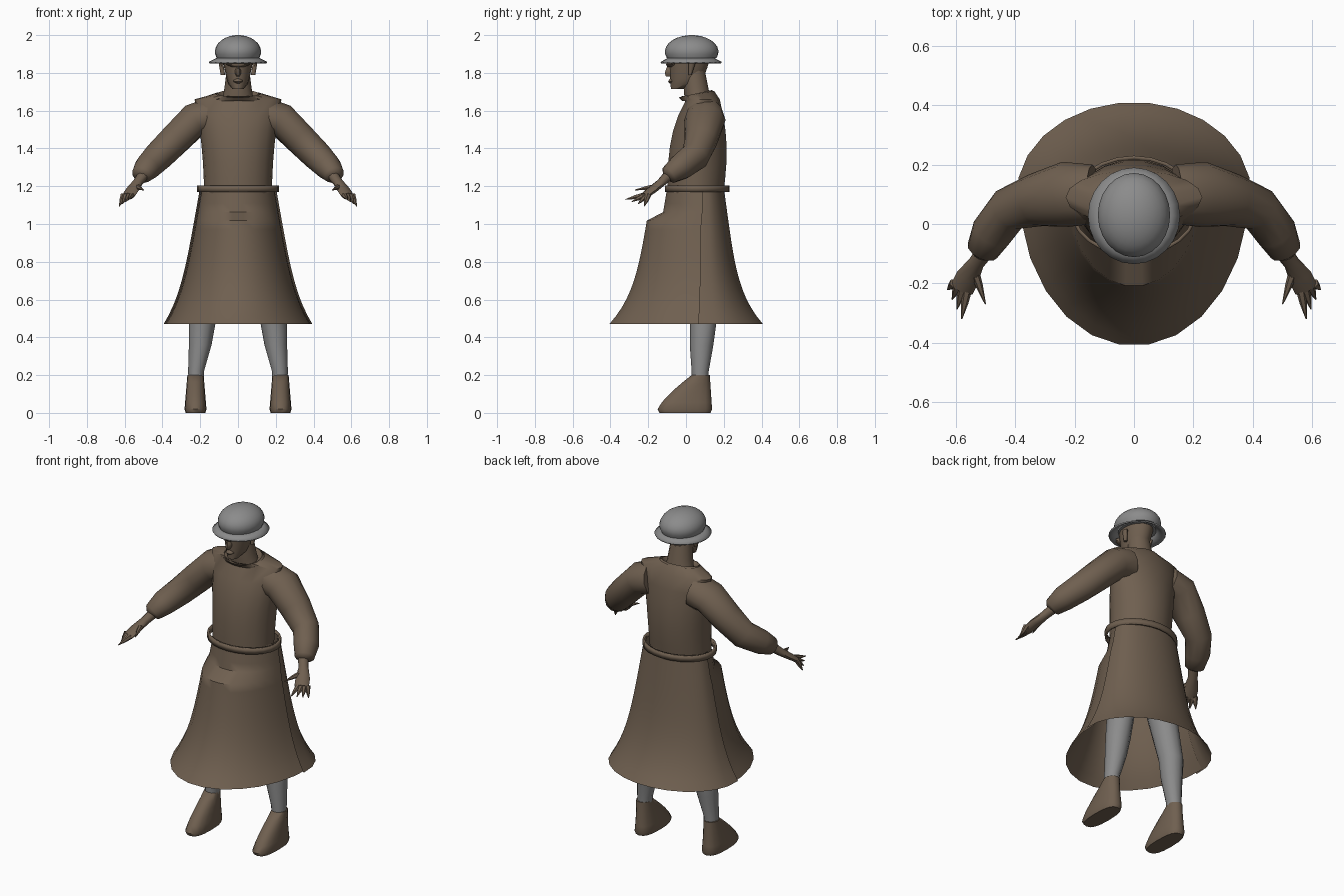
import bpy, bmesh
from math import sin, cos, pi, tau, radians, copysign
from mathutils import Vector

cube = bpy.data.objects.get("Cube")
if cube:
    bpy.data.objects.remove(cube, do_unlink=True)


def material(name, red, green, blue):
    mat = bpy.data.materials.new(name)
    mat.use_nodes = True
    color = (red, green, blue, 1)
    mat.diffuse_color = color
    mat.node_tree.nodes["Principled BSDF"].inputs["Base Color"].default_value = color
    return mat


BROWN = material("earth brown", .16, .116, .08)
GREY = material("steel grey", .26, .26, .26)


def spread(count):
    """Evenly spaced fractions from zero to one."""
    return [i / (count - 1) for i in range(count)]


def section(z, width, front, back, x=0, middle=None, tilt=0, start=0, end=tau,
            sides=18, power=1):
    """Level cross-section with its own front and back depth around the middle."""
    if middle is None:
        middle = (front + back) / 2
    steps = sides if end - start == tau else sides - 1
    points = []
    for i in range(sides):
        angle = start + (end - start) * i / steps
        across = copysign(abs(cos(angle)) ** power, cos(angle))
        along = copysign(abs(sin(angle)) ** power, sin(angle))
        depth = back - middle if along > 0 else middle - front
        points.append(Vector((x + width * across, middle + depth * along, z + tilt * along)))
    return points


def loft(name, sections, mat, closed=True, caps=True, mirror=False, thickness=0):
    """Skin a list of sections that have equal numbers of points."""
    bm = bmesh.new()
    rows = [[bm.verts.new(point) for point in points] for points in sections]
    sides = len(rows[0])
    for low, high in zip(rows, rows[1:]):
        for i in range(sides if closed else sides - 1):
            j = (i + 1) % sides
            bm.faces.new((low[i], low[j], high[j], high[i]))
    if caps:
        bm.faces.new(rows[0][::-1])
        bm.faces.new(rows[-1])
    bmesh.ops.recalc_face_normals(bm, faces=bm.faces)
    mesh = bpy.data.meshes.new(name)
    bm.to_mesh(mesh)
    bm.free()
    mesh.materials.append(mat)
    obj = bpy.data.objects.new(name, mesh)
    bpy.context.scene.collection.objects.link(obj)
    bpy.ops.object.select_all(action="DESELECT")
    obj.select_set(True)
    bpy.context.view_layer.objects.active = obj
    bpy.ops.object.shade_smooth_by_angle(angle=radians(50))
    if thickness:
        obj.modifiers.new("thickness", "SOLIDIFY").thickness = thickness
    if mirror:
        obj.modifiers.new("other side", "MIRROR")


def limb(name, path, sides=10):
    """Mirrored tube along a path of (point, side radius, upward radius)."""
    points = [Vector(point) for point, wide, tall in path]
    sections = []
    for i, (point, wide, tall) in enumerate(path):
        ahead = points[min(i + 1, len(points) - 1)]
        behind = points[max(i - 1, 0)]
        forward = (ahead - behind).normalized()
        across = forward.cross(Vector((0, 0, 1))).normalized()
        up = across.cross(forward)
        angles = [tau * k / sides for k in range(sides)]
        sections.append([points[i] + across * wide * cos(a) + up * tall * sin(a)
                         for a in angles])
    loft(name, sections, BROWN, mirror=True)


# Coat body, widening to the shoulders and closing to an open neckline
body = [section(1.16 + t / 2, width=.18 + .05 * t**2, front=-.1 + .1 * t**3,
                back=.2 + .02 * sin(pi * t) - .02 * t**3) for t in spread(7)]
body.append(section(1.69, width=.12, front=-.03, back=.15, tilt=.015))
loft("coat_body", body, BROWN, caps=False)
loft("collar", [
    section(1.66, width=.14, front=-.02, back=.16, tilt=.01),
    section(1.69, width=.11, front=-.04, back=.14, tilt=.02),
    section(1.67, width=.08, front=-.01, back=.12, tilt=.01),
], BROWN, caps=False)


# Skirt in two panels: the front one steps out over the knees
def skirt_panel(name, overlap, start, end):
    sections = []
    for t in spread(17):
        flare = .1 * t + .11 * t**5
        knees = .08 if t > .2 else 0
        sections.append(section(
            1.2 - .73 * t, width=.2 + .13 * t + .065 * t**5 - overlap,
            front=-.1 - knees - .02 * t - flare, back=.2 + flare,
            middle=.1, start=start, end=end, sides=14))
    loft(name, sections, BROWN, closed=False, caps=False)


lap = radians(4)
skirt_panel("skirt_back", 0, -lap, pi + lap)
skirt_panel("skirt_front", .01, pi - lap, tau + lap)

# Loose belt
loft("belt", [section(z, width=.218, front=-.11, back=.23, sides=24)
              for z in (1.17, 1.205)], BROWN, caps=False, thickness=.012)

# Sleeves, bent at the elbow
limb("sleeve", [
    ((.14, .1, 1.57), .1, .1),
    ((.23, .1, 1.55), .11, .09),
    ((.33, .08, 1.45), .09, .085),
    ((.42, .05, 1.36), .075, .08),
    ((.48, -.03, 1.3), .07, .07),
    ((.51, -.09, 1.26), .055, .05),
    ((.515, -.1, 1.25), .03, .03),
], sides=12)

# Hands with pointed fingers
limb("hand", [
    ((.5, -.09, 1.26), .03, .03),
    ((.53, -.13, 1.22), .027, .024),
    ((.56, -.18, 1.18), .04, .02),
    ((.58, -.22, 1.15), .04, .016),
], sides=8)


def finger(name, base, tip):
    knuckle = (Vector(base) + Vector(tip)) / 2
    limb(name, [(base, .017, .016), (knuckle, .012, .012), (tip, .002, .002)], sides=6)


finger("thumb", base=(.54, -.15, 1.2), tip=(.5, -.27, 1.18))
for i, name in enumerate(("index", "middle", "ring", "little")):
    finger(name + "_finger", base=(.56 + .015 * i, -.215 + .005 * i, 1.155),
           tip=(.58 + .016 * i, -.32 + .033 * i, 1.13 - .012 * i))

# Neck and head
loft("neck", [section(1.62 + .2 * t, width=.1 - .04 * t**.5, front=-.02 * t**.5,
                      back=.14 - .04 * t, sides=14) for t in spread(5)], BROWN)
loft("head", [section(1.715 + .22 * t, width=.03 + .06 * t**.5, front=-.08 - .015 * t,
                      back=-.01 + .15 * t**.3, sides=16) for t in spread(9)], BROWN)

# Face details, each a small spindle that is thickest halfway up
for name, bottom, top, width, front in (
        ("nose", 1.78, 1.83, .018, -.115), ("lips", 1.745, 1.77, .027, -.097),
        ("brow", 1.83, 1.87, .07, -.108)):
    loft(name, [section(bottom + (top - bottom) * t, width=width * (.4 + .6 * sin(pi * t)),
                        front=front + .02 * abs(t - .4), back=-.05, sides=10)
                for t in spread(4)], BROWN)
loft("ear", [section(1.79 + .06 * t, width=.012, front=.012, back=.03 + .02 * t,
                     x=.08 + .01 * t, sides=8) for t in spread(3)], BROWN, mirror=True)

# Helmet: domed shell over a wide sloping brim
dome = []
for t in spread(9):
    angle = radians(105 * t - 22)
    reach = .142 * cos(angle)
    dome.append(section(1.912 + .088 * sin(angle), width=.122 * cos(angle),
                        front=.03 - reach, back=.03 + reach, sides=24))
loft("helmet_dome", dome, GREY)
loft("helmet_brim", [section(1.858 + .026 * t, width=.155 - .05 * t, front=-.135 + .05 * t,
                             back=.19 - .05 * t, sides=24) for t in spread(3)],
     GREY, caps=False, thickness=.008)

# Legs, widening at the calf and meeting under the coat
loft("leg", [
    section(.17, width=.04, front=.03, back=.12, x=.222, sides=12),
    section(.22, width=.042, front=.03, back=.12, x=.222, sides=12),
    section(.36, width=.06, front=.02, back=.145, x=.2, sides=12),
    section(.47, width=.07, front=.02, back=.16, x=.19, sides=12),
    section(.8, width=.08, front=-.03, back=.16, x=.13, sides=12),
    section(1.1, width=.09, front=-.03, back=.17, x=.09, sides=12),
], GREY, mirror=True)

# Boots, sloping from the ankle down to a blunt toe
boot = [section(0, width=.052, front=-.14, back=.13, x=.225, sides=16, power=.75)]
boot += [section(.02 + .18 * t, width=.058 - .015 * t, front=-.15 + .18 * t**1.3,
                 back=.138 - .012 * t, x=.225, sides=16, power=.75 + t / 4)
         for t in spread(6)]
loft("boot", boot, BROWN, mirror=True)
